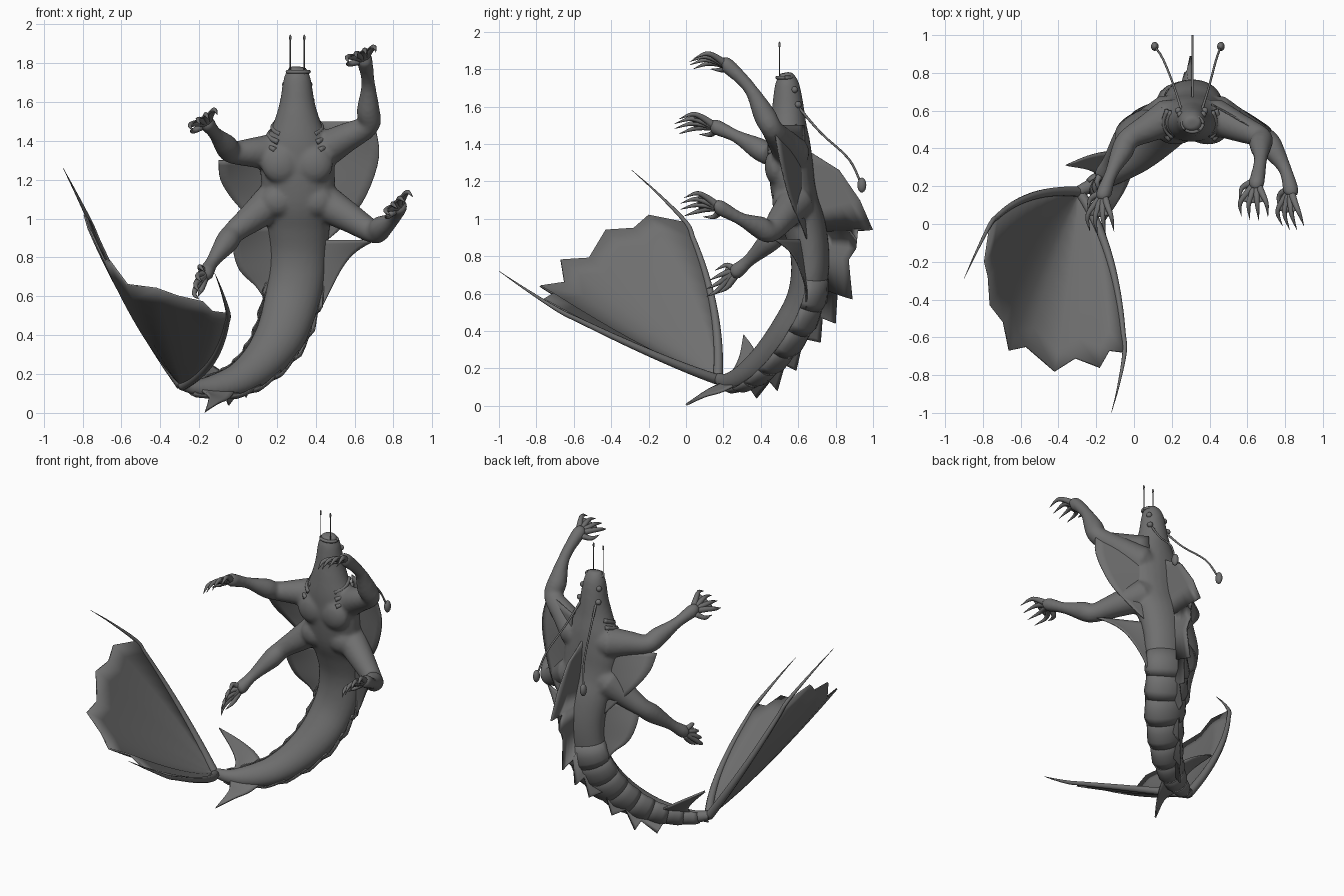
import bpy, bmesh, math
from mathutils import Vector, Matrix

if "Cube" in bpy.data.objects:
    bpy.data.objects.remove(bpy.data.objects["Cube"])

skin = bpy.data.materials.new("dark grey skin")
skin.use_nodes = True
grey = (0.16, 0.16, 0.16, 1)
skin.diffuse_color = grey
skin.node_tree.nodes["Principled BSDF"].inputs["Base Color"].default_value = grey


def finish(name, bm):
    bmesh.ops.recalc_face_normals(bm, faces=bm.faces)
    mesh = bpy.data.meshes.new(name)
    bm.to_mesh(mesh)
    bm.free()
    mesh.materials.append(skin)
    for p in mesh.polygons:
        p.use_smooth = True
    ob = bpy.data.objects.new(name, mesh)
    bpy.context.collection.objects.link(ob)
    return ob


def spline(points, n=4):
    """Smooth path through points of any dimension."""
    p = [Vector(q) for q in points]
    p = [p[0] * 2 - p[1]] + p + [p[-1] * 2 - p[-2]]
    out = []
    for i in range(1, len(p) - 2):
        a, b, c, d = p[i - 1:i + 3]
        for k in range(n):
            t = k / n
            out.append((b * 2 + (c - a) * t + (a * 2 - b * 5 + c * 4 - d) * t ** 2
                        + (b * 3 - a - c * 3 + d) * t ** 3) * 0.5)
    return out + [p[-2]]


def frames(path, back):
    """Twist-free centre, side and back vectors along a path."""
    result = []
    for i, q in enumerate(path):
        tan = (path[min(i + 1, len(path) - 1)] - path[max(i - 1, 0)]).to_3d().normalized()
        back = (back - tan * back.dot(tan)).normalized()
        result.append((q.to_3d(), tan.cross(back), back))
    return result


def tube(bm, path, sides=16, back=Vector((0.1, 0.9, 0.3))):
    """Closed loft; every point holds x, y, z, side radius, back radius."""
    rings = []
    for q, (c, s, b) in zip(path, frames(path, back)):
        ring = []
        for k in range(sides):
            a = math.tau * k / sides
            ring.append(bm.verts.new(c + s * math.cos(a) * q[3] + b * math.sin(a) * q[-1]))
        rings.append(ring)
    for r, t in zip(rings, rings[1:]):
        for k in range(sides):
            j = (k + 1) % sides
            bm.faces.new((r[k], r[j], t[j], t[k]))
    bm.faces.new(rings[0])
    bm.faces.new(rings[-1])


def ball(bm, centre, size):
    m = Matrix.Translation(centre) @ Matrix.Diagonal((*size, 1))
    bmesh.ops.create_uvsphere(bm, u_segments=16, v_segments=10, radius=1, matrix=m)


def sheet(name, rows, thick=0.006):
    """Thin membrane through rows of points."""
    bm = bmesh.new()
    grid = [[bm.verts.new(p) for p in row] for row in rows]
    for r, t in zip(grid, grid[1:]):
        for k in range(len(r) - 1):
            bm.faces.new((r[k], r[k + 1], t[k + 1], t[k]))
    ob = finish(name, bm)
    mod = ob.modifiers.new("thickness", "SOLIDIFY")
    mod.thickness, mod.offset = thick, 0
    return ob


def span(a, b, n=6):
    a, b = Vector(a), Vector(b)
    return [a.lerp(b, k / n) for k in range(n + 1)]


# Spine: head at the top, tail sweeping down and forward
spine = spline([
    (.31, .53, 1.78, .045, .035), (.305, .54, 1.72, .07, .065), (.305, .545, 1.6, .09, .085),
    (.305, .545, 1.5, .12, .1), (.305, .55, 1.4, .16, .115), (.305, .56, 1.28, .19, .12),
    (.31, .57, 1.18, .19, .12), (.31, .59, 1.08, .18, .12), (.31, .63, .97, .165, .115),
    (.31, .66, .83, .15, .105), (.3, .66, .69, .145, .1), (.27, .63, .55, .14, .1),
    (.22, .55, .4, .13, .1), (.13, .45, .27, .11, .09), (.02, .35, .18, .09, .075),
    (-.1, .27, .14, .07, .055), (-.21, .21, .13, .045, .04), (-.3, .17, .15, .03, .03)])
rear = Vector((0, 1, 0))
spine_frames = frames(spine, rear)
body = bmesh.new()
tube(body, spine, 24, rear)

# Chest muscles
for s in (-1, 1):
    ball(body, (.305 + s * .085, .48, 1.28), (.1, .06, .1))
    ball(body, (.305 + s * .1, .52, 1.09), (.09, .06, .08))

# Four arms: shoulder, elbow, wrist, palm, reach, spread, finger length
arms = {
    "upper_left": ((.42, .57, 1.34), (.67, .46, 1.48), (.67, .34, 1.7), (.65, .22, 1.82),
                   (-.1, -1, .15), (.9, 0, .35), .2),
    "upper_right": ((.19, .57, 1.34), (-.03, .45, 1.34), (-.12, .27, 1.44), (-.16, .16, 1.49),
                    (-.1, -1, .1), (.8, 0, .5), .22),
    "lower_left": ((.43, .59, 1.09), (.7, .45, .93), (.8, .29, 1.0), (.83, .18, 1.06),
                   (0, -1, .1), (.7, 0, .6), .21),
    "lower_right": ((.18, .59, 1.09), (-.02, .5, .93), (-.13, .34, .78), (-.165, .27, .72),
                    (-.25, -.85, -.4), (.2, .3, .9), .17),
}
for name, (shoulder, elbow, wrist, palm, reach, spread, length) in arms.items():
    upper = Vector(shoulder).lerp(Vector(elbow), .5)
    fore = Vector(elbow).lerp(Vector(wrist), .35)
    d, s, palm = Vector(reach).normalized(), Vector(spread).normalized(), Vector(palm)
    joints = [(*shoulder, .1), (*upper, .078), (*elbow, .058), (*fore, .06),
              (*wrist, .035), (*palm, .042), (*(palm + d * .03), .03)]
    tube(body, spline(joints))
    ball(body, Vector(shoulder), (.1, .09, .09))

    # Clawed, webbed fingers
    hand = bmesh.new()
    curl = d.cross(s).normalized() * .02
    webs = []
    for i in (-1.5, -.5, .5, 1.5):
        reach_i = length * (1.05 - .1 * abs(i))
        pts = [(*palm, .022), (*(palm + d * reach_i * .35 + s * i * .03 + curl), .017),
               (*(palm + d * reach_i * .65 + s * i * .05 + curl), .012),
               (*(palm + d * reach_i + s * i * .05 - curl), .001)]
        path = spline(pts)
        tube(hand, path, 8)
        webs.append([q.to_3d() for q in path[:8]])
    thumb = palm - s * .03
    tube(hand, spline([(*thumb, .02), (*(thumb - s * .05 + d * .03), .014),
                       (*(thumb - s * .06 + d * .09), .001)]), 8)
    finish(name + "_fingers", hand)
    sheet(name + "_finger_web", webs)

# Fuse torso and arms into one smooth skin
body = finish("body", body)
remesh = body.modifiers.new("fuse", "REMESH")
remesh.mode, remesh.voxel_size, remesh.use_smooth_shade = "VOXEL", .012, True
relax = body.modifiers.new("relax", "SMOOTH")
relax.factor, relax.iterations = .5, 6

# Webs from each elbow down to the flank
webs = {
    "upper_left": [(.7, .47, 1.5), (.725, .5, 1.32), (.66, .55, 1.12), (.56, .61, .98), (.45, .65, .88)],
    "upper_right": [(-.1, .45, 1.3), (-.09, .51, 1.2), (-.03, .57, 1.1), (.08, .62, .98), (.17, .65, .88)],
    "lower_left": [(.71, .47, .89), (.61, .55, .83), (.54, .6, .75), (.47, .64, .62), (.42, .64, .52)],
    "lower_right": [(-.02, .51, .96), (-.025, .56, .84), (.01, .6, .73), (.1, .64, .64), (.17, .64, .52)],
}
for name, edge in webs.items():
    outer = spline(edge)
    side = 1 if "left" in name else -1
    inner = spline([(.31 + side * .1, .63, edge[0][2]), (.31 + side * .1, .66, edge[-1][2])], len(outer) - 1)
    sheet(name + "_arm_web", [span(a, b) for a, b in zip(inner, outer)])

# Spiny dorsal fin following the back
crest = [(.31, .66, 1.36), (.31, .82, 1.26), (.31, .93, 1.1), (.31, 1.0, .94), (.31, .92, .94),
         (.31, .91, .84), (.31, .87, .78), (.3, .89, .57), (.28, .81, .61), (.27, .8, .44),
         (.25, .73, .47), (.22, .72, .34), (.17, .63, .36), (.14, .59, .19), (.08, .53, .22),
         (.04, .49, .08), (.02, .45, .13), (-.05, .38, .04), (-.07, .34, .1), (-.15, .25, .09)]
rows = []
for p in crest:
    p = Vector(p)
    root = min((f[0] for f in spine_frames), key=lambda c: (c - p - Vector((0, 0, .07))).length)
    rows.append(span(root, p))
sheet("dorsal_fin", rows, .01)

# Overlapping armour bands on the back of the tail
for n in range(8):
    rows = []
    for step, scale in ((0, 1.0), (2, 1.08), (3, 1.14), (4, 1.02)):
        i = 40 + n * 3 + step
        c, s, b = spine_frames[i]
        q = spine[i]
        angles = [math.radians(a) for a in range(-10, 191, 20)]
        rows.append([c + (s * math.cos(a) * q[3] + b * math.sin(a) * q[4]) * scale for a in angles])
    sheet("tail_band_%d" % (n + 1), rows)

# Small paired fins near the end of the tail
for name, lead, tip, trail in (
        ("left_pelvic_fin", [(.0, .31, .14), (-.04, .2, .08), (-.1, .1, .05)], (-.17, 0, .005),
         [(-.2, .21, .13), (-.18, .17, .11), (-.15, .11, .08)]),
        ("right_pelvic_fin", [(-.04, .34, .18), (-.13, .38, .24), (-.24, .36, .31)], (-.36, .31, .38),
         [(-.21, .22, .14), (-.2, .26, .2), (-.25, .29, .27)])):
    sheet(name, [span(a, b) for a, b in zip(spline(lead + [tip]), spline(trail + [tip]))], .012)

# Great tail fluke: a bowed fan between two long rays
base = Vector((-.29, .17, .14))
rim = [(-.76, 0, .98), (-.79, -.2, 1.02), (-.77, -.28, .95), (-.76, -.43, .94), (-.69, -.52, .79),
       (-.66, -.67, .78), (-.57, -.65, .66), (-.42, -.78, .64), (-.31, -.71, .6), (-.18, -.76, .57),
       (-.13, -.67, .52), (-.05, -.68, .51)]
rows = []
for i, p in enumerate(rim):
    t = i / (len(rim) - 1)
    p = Vector(p)
    bow = Vector((-.035 + .08 * t, .055, -.04 * t - .04 * math.sin(math.pi * t)))
    ctrl = (base + p) / 2 + bow * 2
    rows.append([base.lerp(ctrl, k / 10).lerp(ctrl.lerp(p, k / 10), k / 10) for k in range(11)])
sheet("tail_fluke", rows, .01)
for name, row, tip in (("upper_fluke_ray", rows[0], (-.9, -.29, 1.26)),
                       ("lower_fluke_ray", rows[-1], (-.12, -1, .72))):
    path = [(*p, .028 - .0016 * k) for k, p in enumerate(row)]
    mid = row[-1].lerp(Vector(tip), .5) + (row[-1] - row[-2]) * .2
    bm = bmesh.new()
    tube(bm, spline(path + [(*mid, .006), (*tip, .001)]), 8)
    finish(name, bm)

# Head details, mirrored about the head's centre line
for s, label in ((1, "left"), (-1, "right")):
    bm = bmesh.new()
    for y, z, x in ((.58, 1.69, .06), (.6, 1.61, .07)):
        ball(bm, (.305 + s * x, y, z), (.018, .018, .018))
    finish(label + "_eyes", bm)

    bm = bmesh.new()
    end = Vector((.285 + s * .175, .94, 1.18))
    tube(bm, spline([(.305 + s * .05, .59, 1.61, .008), (.305 + s * .09, .72, 1.46, .006),
                     (.295 + s * .14, .87, 1.32, .006), (*end, .006)]), 8)
    ball(bm, end, (.02, .024, .04))
    finish(label + "_long_antenna", bm)

    bm = bmesh.new()
    tube(bm, [Vector((.305 + s * .036, .5, z, .003)) for z in (1.74, 1.93)], 6)
    ball(bm, (.305 + s * .036, .5, 1.93), (.006, .006, .017))
    finish(label + "_short_antenna", bm)

    bm = bmesh.new()
    for k in range(3):
        grow = 1 + .16 * k
        arc = [(.305 + s * .125 * grow * math.cos(a), .545 - .105 * grow * math.sin(a),
                1.47 - .04 * k - .05 * math.sin(a), .014) for a in (-.5, 0, .4, .8)]
        tube(bm, spline(arc), 8)
    finish(label + "_gills", bm)

# Lips around the upturned mouth
bm = bmesh.new()
loop = [math.tau * k / 20 for k in range(21)]
tube(bm, [Vector((.31 + .055 * math.cos(a), .53 + .042 * math.sin(a), 1.755, .01)) for a in loop], 8)
finish("lips", bm)
